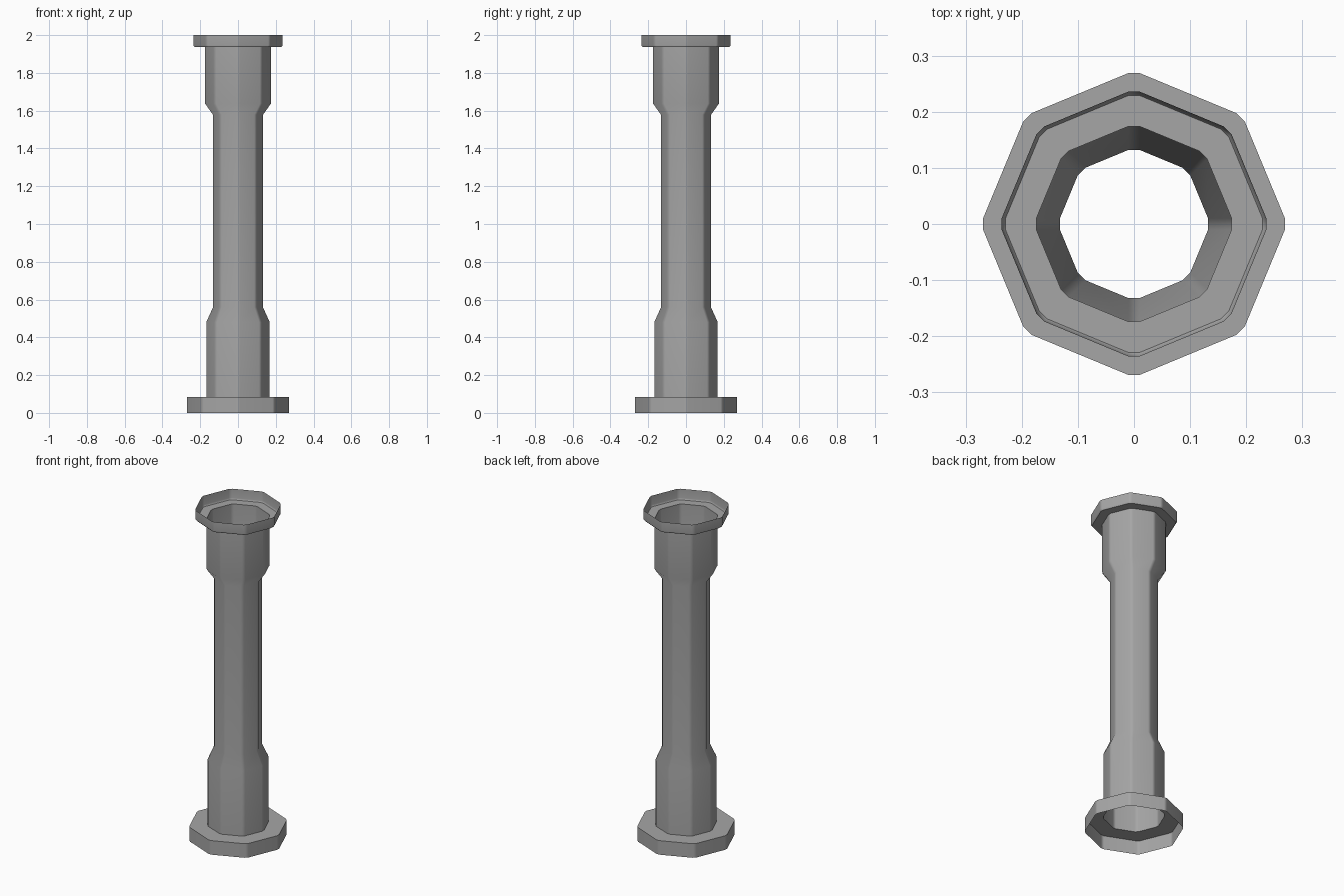
import bpy, bmesh, math
from mathutils import Matrix, Vector

if "Cube" in bpy.data.objects:
    bpy.data.objects.remove(bpy.data.objects["Cube"], do_unlink=True)

SIDES = 8
CORNER = 0.01  # half width of the flat on each softened corner

grey = bpy.data.materials.new("plain grey")
grey.use_nodes = True
colour = (0.38, 0.38, 0.38, 1)
grey.diffuse_color = colour
grey.node_tree.nodes["Principled BSDF"].inputs["Base Color"].default_value = colour


def ring(bm, radius, z):
    """Octagon with a narrow flat on every corner."""
    verts = []
    for i in range(SIDES):
        turn = Matrix.Rotation(math.tau * i / SIDES, 3, 'Z')
        for side in (-CORNER, CORNER):
            verts.append(bm.verts.new(turn @ Vector((radius, side, z))))
    return verts


def shell(name, profile):
    """Open thin shell through rings listed from bottom to top."""
    bm = bmesh.new()
    rings = [ring(bm, r, z) for r, z in profile]
    for low, high in zip(rings, rings[1:]):
        for i in range(len(low)):
            j = (i + 1) % len(low)
            bm.faces.new((low[i], low[j], high[j], high[i]))
    mesh = bpy.data.meshes.new(name)
    bm.to_mesh(mesh)
    bm.free()
    mesh.materials.append(grey)
    obj = bpy.data.objects.new(name, mesh)
    bpy.context.collection.objects.link(obj)
    bpy.ops.object.select_all(action='DESELECT')
    obj.select_set(True)
    bpy.context.view_layer.objects.active = obj
    bpy.ops.object.shade_smooth_by_angle(angle=math.radians(40))
    # Keep the broad sides flat, blend only the narrow corners
    normals = obj.modifiers.new("flat sides", 'WEIGHTED_NORMAL')
    normals.keep_sharp = True
    return obj


# Open-bottomed foot with its ledge
shell("base_flange", [(0.269, 0), (0.269, 0.085), (0.168, 0.085)])

# Hollow shaft, wider at both ends
shell("column_shaft", [(0.168, 0.085), (0.168, 0.48), (0.132, 0.56),
                       (0.132, 1.578), (0.174, 1.637), (0.174, 1.936)])

# Open-topped collar with a small lower chamfer
shell("top_collar", [(0.174, 1.936), (0.229, 1.936), (0.236, 1.945), (0.236, 2)])
